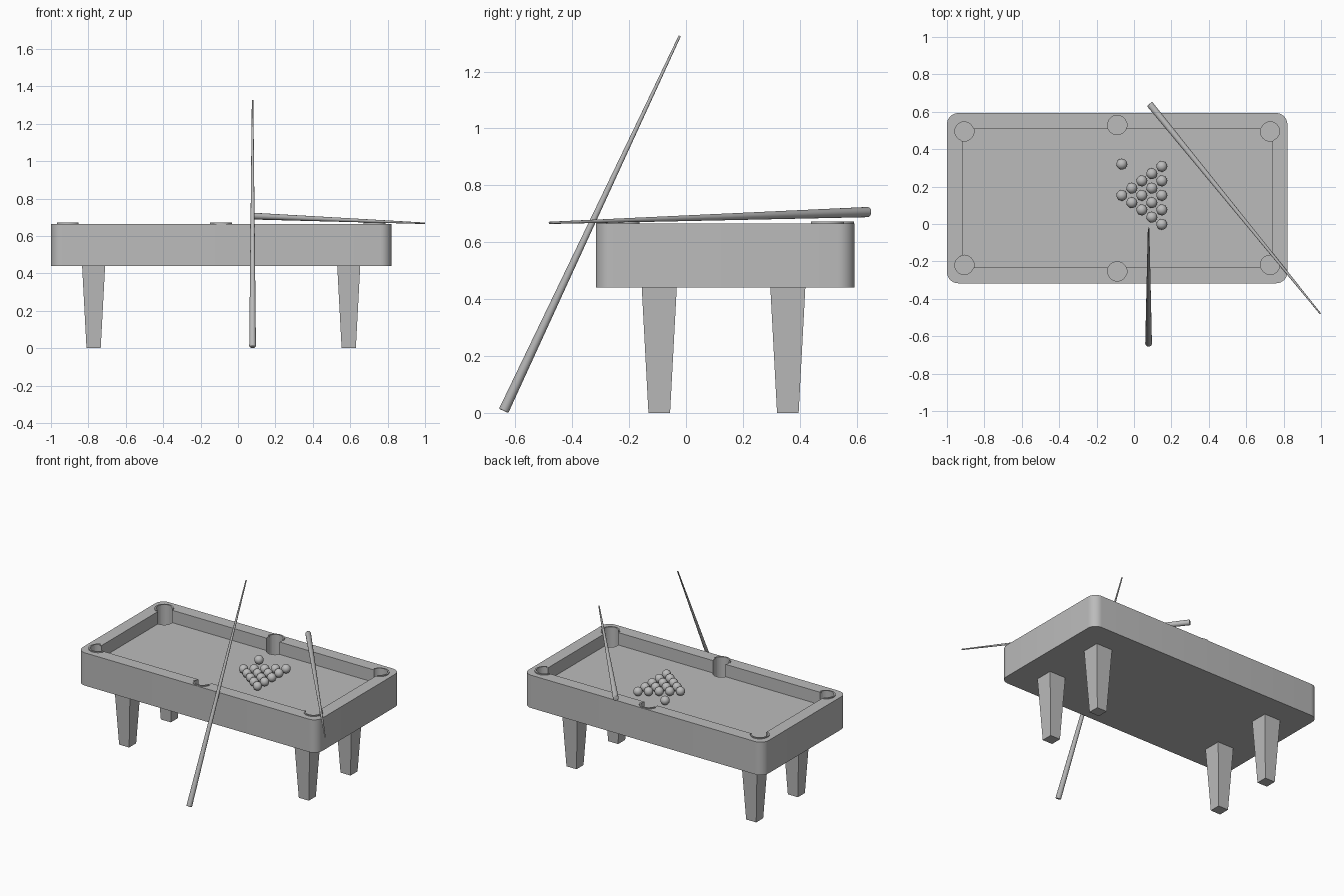
import bpy, bmesh, math
from mathutils import Vector

old = bpy.data.objects.get("Cube")
if old:
    bpy.data.objects.remove(old, do_unlink=True)

# One plain grey for everything
grey = bpy.data.materials.new("plain grey")
grey.use_nodes = True
colour = (0.5, 0.5, 0.5, 1)
grey.diffuse_color = colour
grey.node_tree.nodes["Principled BSDF"].inputs["Base Color"].default_value = colour

CX, CY = -0.09, 0.138          # table centre
TOP, BED, BASE = 0.665, 0.58, 0.44


def finish(name, bm, smooth=True):
    bmesh.ops.recalc_face_normals(bm, faces=bm.faces)
    mesh = bpy.data.meshes.new(name)
    bm.to_mesh(mesh)
    bm.free()
    mesh.materials.append(grey)
    ob = bpy.data.objects.new(name, mesh)
    bpy.context.collection.objects.link(ob)
    if smooth:
        bpy.ops.object.select_all(action='DESELECT')
        ob.select_set(True)
        bpy.context.view_layer.objects.active = ob
        bpy.ops.object.shade_smooth_by_angle(angle=math.radians(35))
    return ob


def prism(name, outline, z0, z1, smooth=True):
    bm = bmesh.new()
    face = bm.faces.new([bm.verts.new((x, y, z0)) for x, y in outline])
    up = bmesh.ops.extrude_face_region(bm, geom=[face])["geom"]
    verts = [v for v in up if isinstance(v, bmesh.types.BMVert)]
    bmesh.ops.translate(bm, verts=verts, vec=(0, 0, z1 - z0))
    return finish(name, bm, smooth)


def arc(x, y, r, start, end, n):
    angles = [math.radians(start + (end - start) * i / n) for i in range(n + 1)]
    return [(x + r * math.cos(a), y + r * math.sin(a)) for a in angles]


def cut(target, cutter):
    mod = target.modifiers.new("cut", 'BOOLEAN')
    mod.operation = 'DIFFERENCE'
    mod.solver = 'EXACT'
    mod.object = cutter
    bpy.ops.object.select_all(action='DESELECT')
    target.select_set(True)
    bpy.context.view_layer.objects.active = target
    bpy.ops.object.modifier_apply(modifier=mod.name)
    bpy.data.objects.remove(cutter, do_unlink=True)


# Table body with rounded corners
hx, hy, r = 0.91, 0.455, 0.06
outline = []
for i, (sx, sy) in enumerate([(1, 1), (-1, 1), (-1, -1), (1, -1)]):
    outline += arc(CX + sx * (hx - r), CY + sy * (hy - r), r, 90 * i, 90 * i + 90, 8)
body = prism("table_body", outline, BASE, TOP)

# Sunken playing bed
fx, fy = 0.827, 0.37
bed = [(CX + sx * fx, CY + sy * fy) for sx, sy in [(1, 1), (-1, 1), (-1, -1), (1, -1)]]
cut(body, prism("bed_cutter", bed, BED, 0.8, False))

# Pockets, each with a thin raised rim around its outer side
for sx in (-1, 0, 1):
    for sy in (-1, 1):
        x = CX + sx * 0.818
        y = CY + sy * (0.358 if sx else 0.393)
        hole = arc(x, y, 0.053, 0, 360, 32)[:-1]
        cut(body, prism("pocket_cutter", hole, 0.5, 0.8, False))
        mid = math.degrees(math.atan2(sy, sx))
        half = 115 if sx else 80
        rim = arc(x, y, 0.06, mid - half, mid + half, 24)
        rim += arc(x, y, 0.05, mid + half, mid - half, 24)
        prism("pocket_rim", rim, TOP - 0.004, TOP + 0.007)
bpy.ops.object.select_all(action='DESELECT')
body.select_set(True)
bpy.context.view_layer.objects.active = body
bpy.ops.object.shade_smooth_by_angle(angle=math.radians(35))

# Four tapered square legs
for side, sx in (("right", -1), ("left", 1)):
    for end, sy in (("front", -1), ("back", 1)):
        bm = bmesh.new()
        bmesh.ops.create_cube(bm, size=1)
        for v in bm.verts:
            w = 0.062 if v.co.z > 0 else 0.038
            v.co = (CX + sx * 0.682 + math.copysign(w, v.co.x),
                    CY - 0.006 + sy * 0.226 + math.copysign(w, v.co.y),
                    BASE + 0.01 if v.co.z > 0 else 0)
        finish(f"{end}_{side}_leg", bm, False)


# Racked balls and one loose ball
def ball(name, x, y):
    bm = bmesh.new()
    bmesh.ops.create_uvsphere(bm, u_segments=24, v_segments=14, radius=0.029)
    bmesh.ops.translate(bm, verts=bm.verts, vec=(x, y, BED + 0.029))
    finish(name, bm)


for row in range(5):
    for k in range(row + 1):
        ball("racked_ball", -0.065 + 0.0535 * row, 0.153 + 0.0775 * (k - row / 2))
ball("loose_ball", -0.065, 0.32)


# Tapered cues
def cue(name, butt, tip):
    butt, tip = Vector(butt), Vector(tip)
    axis = tip - butt
    bm = bmesh.new()
    bmesh.ops.create_cone(bm, cap_ends=True, segments=20, radius1=0.018,
                          radius2=0.004, depth=axis.length)
    rim = [e for e in bm.edges if all(v.co.z < 0 for v in e.verts)]
    bmesh.ops.bevel(bm, geom=rim, offset=0.005, segments=3, profile=0.5, affect='EDGES')
    ob = finish(name, bm)
    ob.rotation_euler = axis.to_track_quat('Z', 'Y').to_euler()
    ob.location = (butt + tip) / 2


cue("leaning_cue", (0.078, -0.641, 0.007), (0.078, -0.022, 1.325))
cue("resting_cue", (0.083, 0.642, 0.706), (0.997, -0.48, 0.668))
